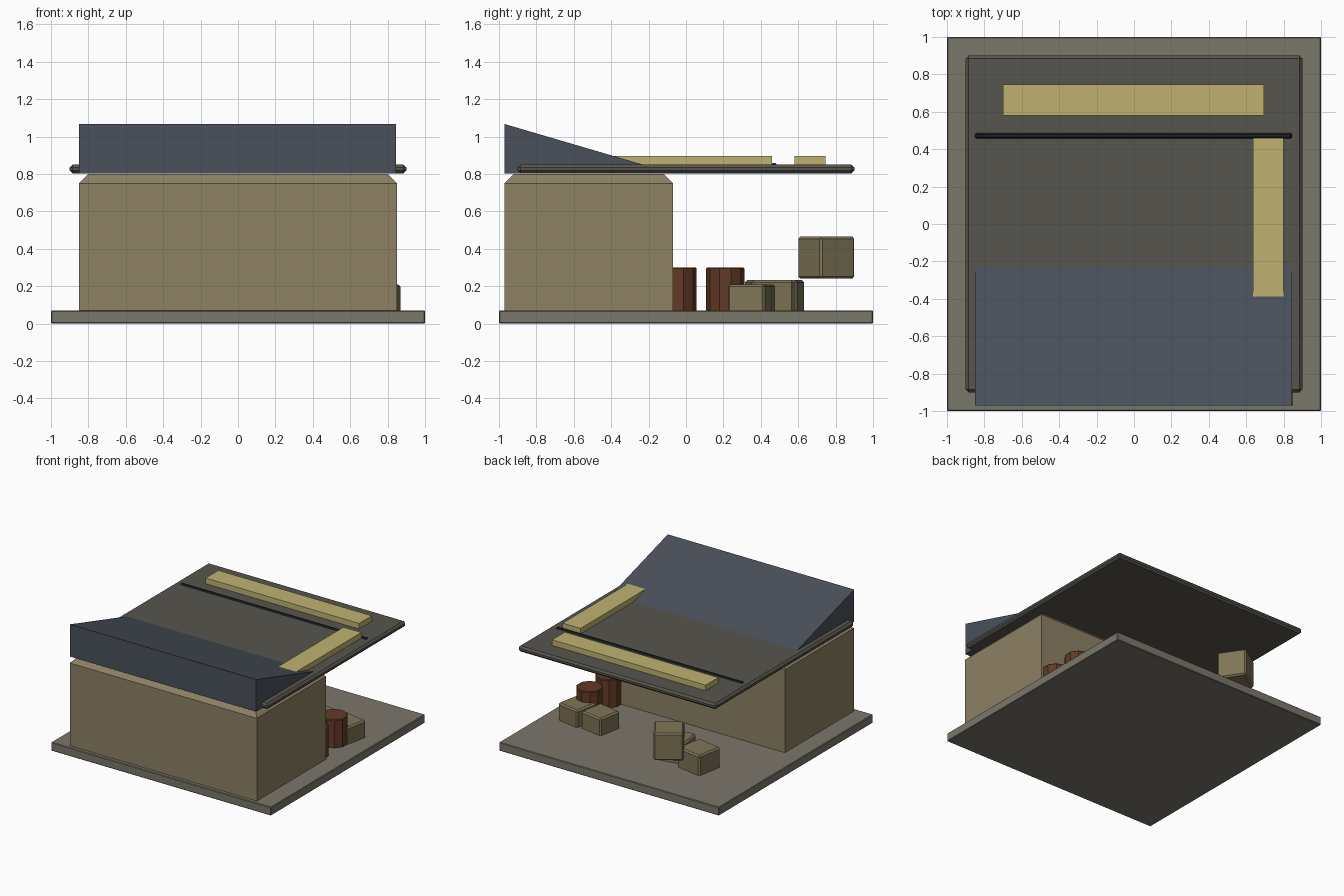
import bpy, bmesh, math
from mathutils import Matrix

if "Cube" in bpy.data.objects:
    bpy.data.objects.remove(bpy.data.objects["Cube"])


def material(name, rgb):
    m = bpy.data.materials.new(name)
    m.diffuse_color = (*[(c / 255) ** 2.2 for c in rgb], 1)
    m.use_nodes = True
    m.node_tree.nodes["Principled BSDF"].inputs["Base Color"].default_value = m.diffuse_color
    return m


STONE = material("stone", (122, 118, 106))
WALL = material("wall", (140, 128, 100))
CRATE = material("crate_wood", (126, 116, 88))
BARREL = material("barrel_wood", (98, 60, 42))
ROOF = material("roof_slab", (88, 85, 78))
SLATE = material("slate", (75, 81, 91))
STRIP = material("straw", (190, 177, 112))
BLACK = material("black", (36, 39, 42))


def finish(name, bm, mat):
    bmesh.ops.recalc_face_normals(bm, faces=bm.faces)
    mesh = bpy.data.meshes.new(name)
    bm.to_mesh(mesh)
    bm.free()
    mesh.materials.append(mat)
    ob = bpy.data.objects.new(name, mesh)
    bpy.context.collection.objects.link(ob)
    return ob


def box(name, lo, hi, mat, bevel=0.0, rot=0.0, top_only=False):
    """Box between two corners, with optional chamfer and turn about z."""
    size = [b - a for a, b in zip(lo, hi)]
    mid = [(a + b) / 2 for a, b in zip(lo, hi)]
    bm = bmesh.new()
    bmesh.ops.create_cube(bm, size=1, matrix=Matrix.Diagonal((*size, 1)))
    if bevel:
        edges = [e for e in bm.edges
                 if not top_only or all(v.co.z > 0 for v in e.verts)]
        bmesh.ops.bevel(bm, geom=edges, offset=bevel, segments=1,
                        affect='EDGES', clamp_overlap=True)
    ob = finish(name, bm, mat)
    ob.location = mid
    ob.rotation_euler.z = math.radians(rot)
    return ob


def crate(name, x, y, z, size, rot):
    h = size / 2
    box(name, (x - h, y - h, z), (x + h, y + h, z + size), CRATE, 0.012, rot)


def barrel(name, x, y):
    bm = bmesh.new()
    bmesh.ops.create_cone(bm, cap_ends=True, segments=10, radius1=0.102,
                          radius2=0.102, depth=0.295)
    rims = [e for e in bm.edges if abs(e.verts[0].co.z - e.verts[1].co.z) < 1e-4]
    bmesh.ops.bevel(bm, geom=rims, offset=0.006, segments=1, affect='EDGES')
    finish(name, bm, BARREL).location = (x, y, 0.1525)


# Ground plate and main block with chamfered top
box("ground_plate", (-1, -1, 0), (1, 1, 0.07), STONE, 0.005)
box("main_block", (-0.85, -0.97, 0.005), (0.85, -0.07, 0.80), WALL, 0.05, top_only=True)

# Overhanging roof slab
box("roof_slab", (-0.9, -0.9, 0.803), (0.9, 0.9, 0.85), ROOF, 0.015)

# Sloped roof wedge: side profile extruded across x
bm = bmesh.new()
profile = [(-0.97, 0.803), (-0.07, 0.803), (-0.97, 1.067)]
face = bm.faces.new([bm.verts.new((-0.85, y, z)) for y, z in profile])
ext = bmesh.ops.extrude_face_region(bm, geom=[face])
bmesh.ops.translate(bm, vec=(1.695, 0, 0),
                    verts=[v for v in ext["geom"] if isinstance(v, bmesh.types.BMVert)])
finish("roof_wedge", bm, SLATE)

# Strips and ridge bar on the slab
box("back_strip", (-0.7, 0.58, 0.84), (0.695, 0.745, 0.896), STRIP)
box("side_strip", (0.637, -0.46, 0.84), (0.80, 0.46, 0.896), STRIP)
box("ridge_bar", (-0.85, 0.456, 0.828), (0.845, 0.487, 0.858), BLACK, 0.008)

# Barrels and crates in the yard
barrel("barrel_outer", 0.73, 0.21)
barrel("barrel_inner", 0.735, -0.045)
crate("crate_right", 0.75, 0.34, 0.005, 0.205, -11)
crate("crate_right_inner", 0.525, 0.36, 0.005, 0.205, -10)
crate("crate_left", -0.47, 0.50, 0.005, 0.228, -10)
crate("crate_left_inner", -0.22, 0.445, 0.005, 0.228, 10)
crate("crate_raised", -0.37, 0.75, 0.24, 0.225, 34)
